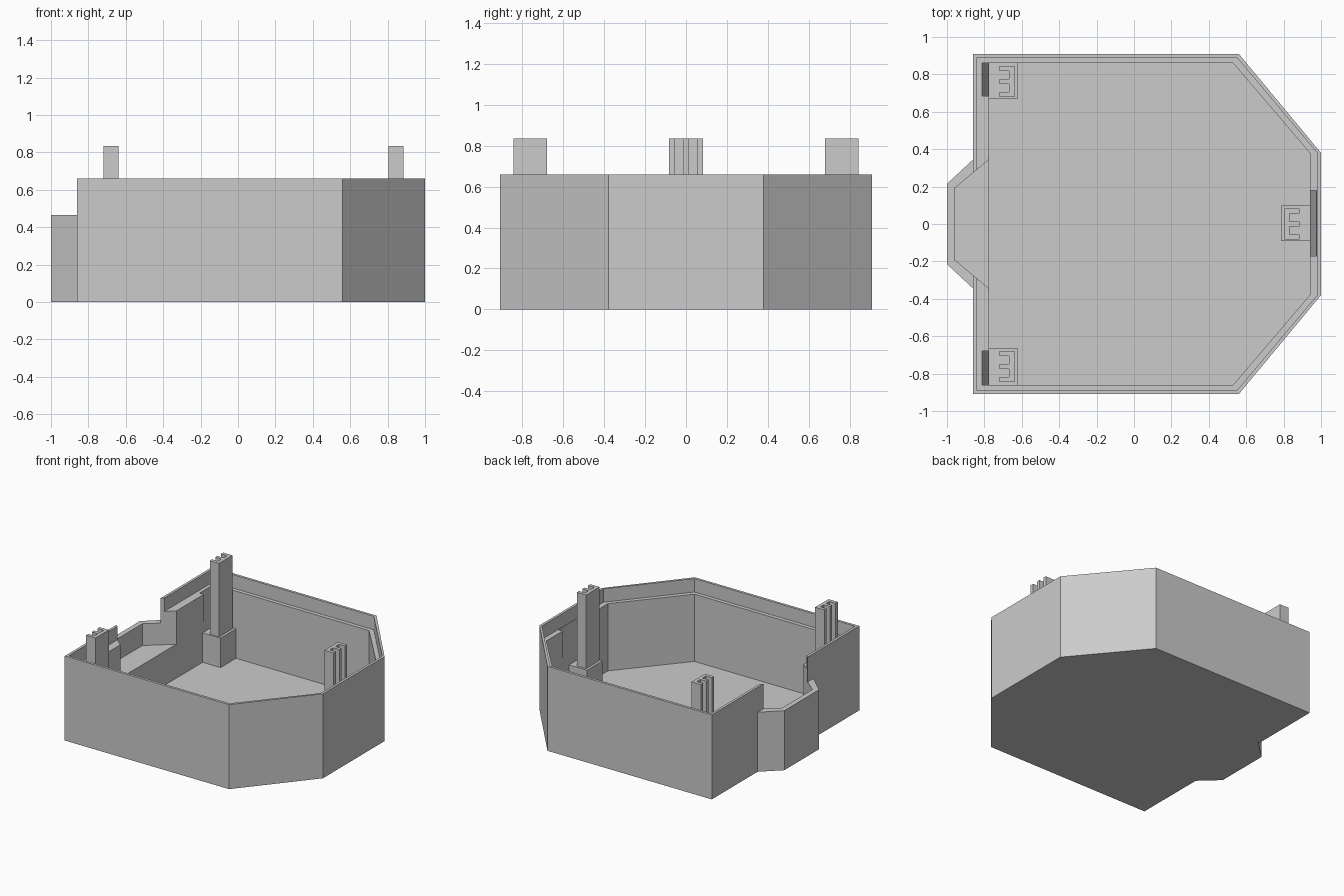
import bpy, bmesh
from mathutils import Vector

default = bpy.data.objects.get("Cube")
if default:
    bpy.data.objects.remove(default, do_unlink=True)

# Single flat material
grey = bpy.data.materials.new("plain grey")
grey.use_nodes = True
colour = (0.6, 0.6, 0.6, 1)
grey.diffuse_color = colour
grey.node_tree.nodes["Principled BSDF"].inputs["Base Color"].default_value = colour


def prism(name, points, low, high, axis="z"):
    """Extrude an outline (xy along z, or xz along y) between two levels."""
    def place(p, level):
        return (p[0], p[1], level) if axis == "z" else (p[0], level, p[1])
    bm = bmesh.new()
    face = bm.faces.new([bm.verts.new(place(p, low)) for p in points])
    shift = Vector(place((0, 0), high - low))
    out = bmesh.ops.extrude_face_region(bm, geom=[face])
    bmesh.ops.translate(bm, vec=shift,
                        verts=[v for v in out["geom"] if isinstance(v, bmesh.types.BMVert)])
    bmesh.ops.recalc_face_normals(bm, faces=bm.faces)
    mesh = bpy.data.meshes.new(name)
    bm.to_mesh(mesh)
    bm.free()
    mesh.materials.append(grey)
    obj = bpy.data.objects.new(name, mesh)
    bpy.context.collection.objects.link(obj)
    return obj


def combine(target, other, operation):
    """Apply a boolean and discard the helper."""
    mod = target.modifiers.new(operation, "BOOLEAN")
    mod.operation, mod.solver, mod.object = operation, "EXACT", other
    bpy.context.view_layer.objects.active = target
    bpy.ops.object.modifier_apply(modifier=mod.name)
    bpy.data.objects.remove(other, do_unlink=True)


def symmetric(half):
    """Complete an outline by mirroring its +y half."""
    return half + [(x, -y) for x, y in reversed(half)]


def box_outline(x0, x1, y0, y1):
    return [(x0, y0), (x1, y0), (x1, y1), (x0, y1)]


# Tray body with a low spout
tray = prism("tray", symmetric([(-0.86, 0.91), (0.56, 0.91), (1, 0.38)]), 0, 0.66)
combine(tray, prism("spout", symmetric([(-1, 0.215), (-0.86, 0.345), (-0.8, 0.345)]), 0, 0.465), "UNION")

# Rim rebate, main cavity and raised spout channel
ledge = 0.555
combine(tray, prism("rim_cutter", symmetric([(-0.84, 0.89), (0.55, 0.89), (0.98, 0.38)]), ledge, 1), "DIFFERENCE")
combine(tray, prism("cavity_cutter", symmetric([(-0.775, 0.86), (0.53, 0.86), (0.94, 0.38)]), 0.03, 1), "DIFFERENCE")
combine(tray, prism("spout_cutter", symmetric([(-0.96, 0.19), (-0.775, 0.345), (-0.7, 0.345)]), 0.295, 1), "DIFFERENCE")


def clip_station(name, wall, side, base_y, post_y, recess_y):
    """Sloped wall recess, base block and toothed post; side points to the wall."""
    def xs(*offsets):
        return [wall + side * o for o in offsets]
    deep, foot, clear = xs(0.037, -0.01, -0.04)
    profile = [(deep, 0.6), (deep, ledge), (foot, 0.23), (clear, 0.23), (clear, 0.6)]
    combine(tray, prism("recess_cutter", profile, *recess_y, axis="y"), "DIFFERENCE")

    near, far = xs(0, -0.155)
    prism(name + "_base", box_outline(far, near, *base_y), 0.03, 0.26)

    # Post outline: a spine with three teeth facing the wall
    back, root, tip = xs(-0.135, -0.108, -0.055)
    y0, y1 = post_y
    step = (y1 - y0) / 6.2
    outline = [(back, y1), (back, y0)]
    y = y0
    for tooth in range(3):
        width = step
        outline += [(tip, y), (tip, y + width)]
        if tooth < 2:
            gap = step * 1.6
            outline += [(root, y + width), (root, y + width + gap)]
            y += width + gap
    outline[-1] = (tip, y1)
    prism(name + "_post", outline, 0.26, 0.835)


clip_station("back_left_wall", -0.775, -1, (0.67, 0.86), (0.68, 0.845), (0.685, 0.86))
clip_station("front_left_wall", -0.775, -1, (-0.86, -0.665), (-0.845, -0.68), (-0.86, -0.68))
clip_station("chamfer_side", 0.94, 1, (-0.09, 0.1), (-0.083, 0.083), (-0.17, 0.18))
